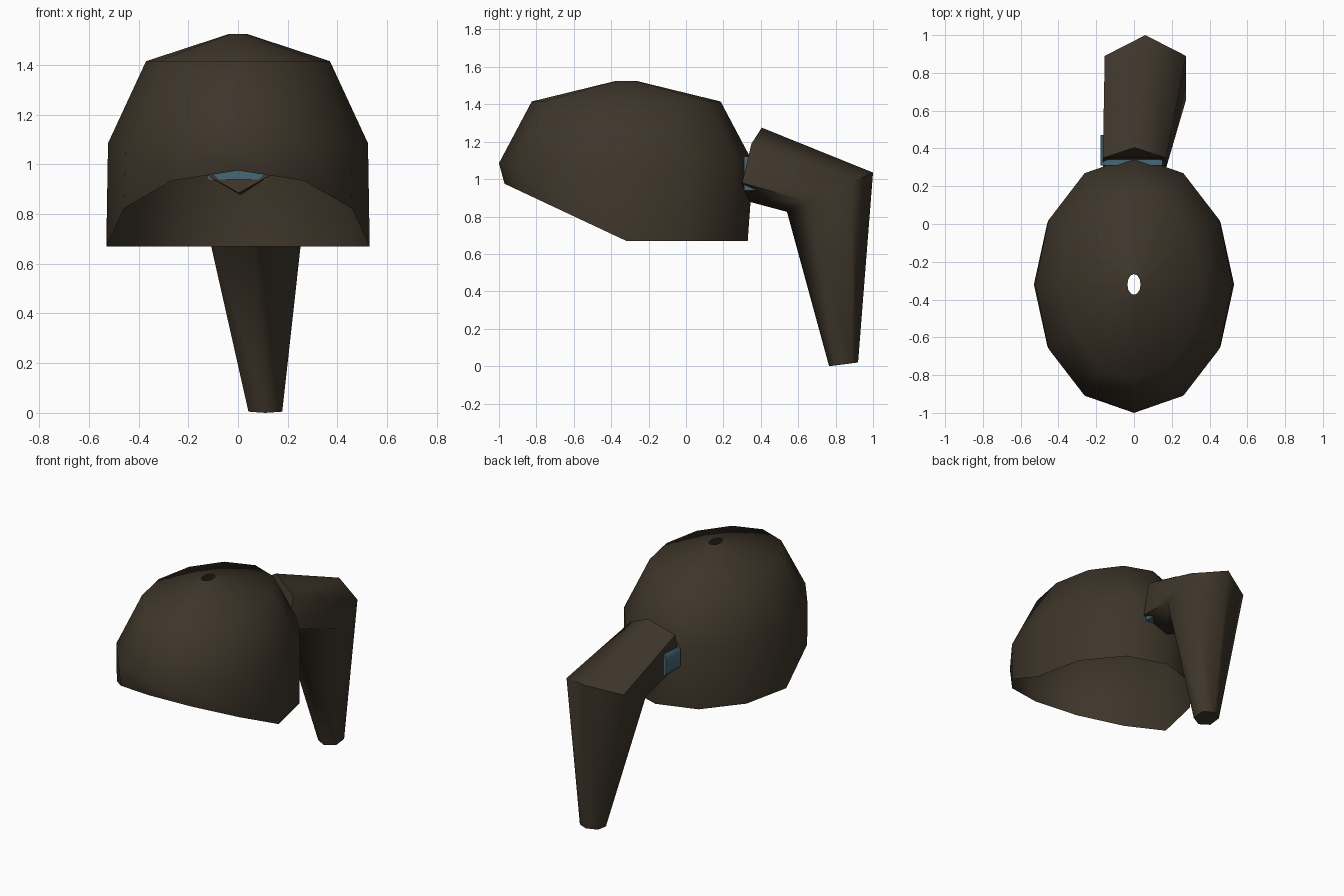
import bpy, bmesh
from math import sin, cos, pi

if "Cube" in bpy.data.objects:
    bpy.data.objects.remove(bpy.data.objects["Cube"], do_unlink=True)


def material(name, rgb):
    m = bpy.data.materials.new(name)
    m.use_nodes = True
    color = (*rgb, 1)
    m.diffuse_color = color
    bsdf = m.node_tree.nodes["Principled BSDF"]
    bsdf.inputs["Base Color"].default_value = color
    bsdf.inputs["Roughness"].default_value = 0.9
    return m


def loft(name, rings, mat, capped):
    """Skin a list of rings that share the same number of points."""
    bm = bmesh.new()
    loops = [[bm.verts.new(p) for p in ring] for ring in rings]
    n = len(loops[0])
    for a, b in zip(loops, loops[1:]):
        for i in range(n):
            j = (i + 1) % n
            bm.faces.new((a[i], a[j], b[j], b[i]))
    if capped:
        bm.faces.new(loops[0])
        bm.faces.new(loops[-1])
    bmesh.ops.recalc_face_normals(bm, faces=bm.faces)
    mesh = bpy.data.meshes.new(name)
    bm.to_mesh(mesh)
    bm.free()
    mesh.materials.append(mat)
    obj = bpy.data.objects.new(name, mesh)
    bpy.context.collection.objects.link(obj)
    bpy.ops.object.select_all(action='DESELECT')
    obj.select_set(True)
    bpy.context.view_layer.objects.active = obj
    bpy.ops.object.shade_smooth_by_angle(angle=1.1)
    return obj


brown = material("dark brown hair", (0.048, 0.036, 0.023))
blue = material("slate blue band", (0.061, 0.14, 0.18))

# Hair cap: twelve-sided open dome whose rim rises towards the forehead
MID = -0.32
def cap_ring(rx, ry, z, rise=0):
    ring = []
    for i in range(12):
        t = i * pi / 6
        y = -ry * cos(t)
        ring.append((rx * sin(t), MID + y, z + rise * max(0, -y / ry)))
    return ring

loft("hair_cap", [
    cap_ring(0.035, 0.055, 1.525),
    cap_ring(0.37, 0.505, 1.415),
    cap_ring(0.523, 0.68, 1.085),
    cap_ring(0.53, 0.65, 0.67, rise=0.305),
], brown, capped=False)


# Ponytail: six-sided rings at the root, the bend and the tip
def tail_ring(cx, half, profile):
    (top, upper, lower, bottom) = profile
    return [(cx, *top), (cx - half, *upper), (cx - half, *lower),
            (cx, *bottom), (cx + half, *lower), (cx + half, *upper)]

loft("ponytail", [
    tail_ring(0.003, 0.168, [(0.405, 1.275), (0.35, 1.19), (0.30, 0.98), (0.315, 0.885)]),
    tail_ring(0.06, 0.215, [(1.0, 1.035), (0.89, 0.985), (0.655, 0.88), (0.54, 0.825)]),
    tail_ring(0.11, 0.068, [(0.92, 0.02), (0.885, 0.015), (0.80, 0.005), (0.765, 0)]),
], brown, capped=True)


# Hair band wrapped around the underside of the ponytail root
def band_ring(y):
    return [(-0.15, y, 0.94), (0.16, y, 0.94), (0.165, y, 1.0),
            (0.15, y, 1.12), (-0.15, y, 1.12), (-0.177, y, 1.08), (-0.177, y, 0.97)]

loft("hair_band", [band_ring(0.31), band_ring(0.47)], blue, capped=True)
